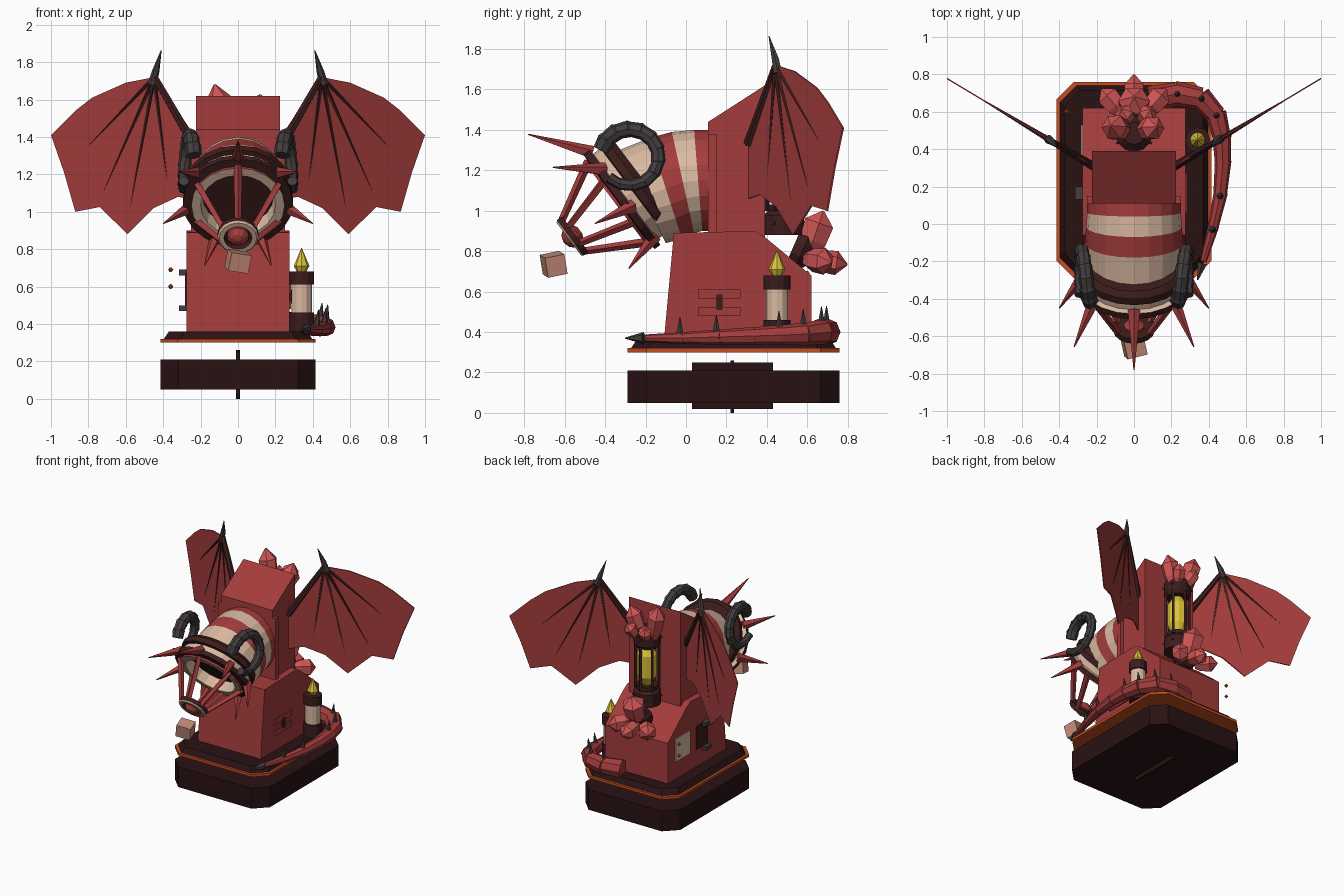
import bpy, bmesh, math
from mathutils import Vector as V

if "Cube" in bpy.data.objects:
    bpy.data.objects.remove(bpy.data.objects["Cube"], do_unlink=True)


def material(name, rgb):
    m = bpy.data.materials.new(name)
    m.use_nodes = True
    m.diffuse_color = (*rgb, 1)
    m.node_tree.nodes["Principled BSDF"].inputs["Base Color"].default_value = (*rgb, 1)
    return m


RED = material("brick red", (.37, .045, .045))
CREAM = material("cream", (.70, .49, .36))
BLACK = material("dark maroon", (.022, .006, .007))
DARK = material("dark brown", (.045, .012, .012))
GREY = material("horn grey", (.055, .045, .047))
ORANGE = material("ember orange", (.55, .075, .015))
YELLOW = material("flame yellow", (.72, .55, .04))
CRYSTAL = material("crystal pink", (.62, .09, .09))
TAN = material("dusty tan", (.55, .26, .19))


def make(name, verts, faces, mats, idx=None):
    me = bpy.data.meshes.new(name)
    me.from_pydata([tuple(v) for v in verts], [], faces)
    for m in mats:
        me.materials.append(m)
    for p in me.polygons:
        p.material_index = idx[p.index] if idx else 0
    bm = bmesh.new()
    bm.from_mesh(me)
    bmesh.ops.recalc_face_normals(bm, faces=bm.faces)
    bm.to_mesh(me)
    bm.free()
    ob = bpy.data.objects.new(name, me)
    bpy.context.collection.objects.link(ob)
    return ob


def loft(name, rings, mats, sides=8, pick=None, ref=None):
    """Skin of circles; each ring is (centre, axis, radius)."""
    verts, faces, idx = [], [], []
    for c, d, r in rings:
        d = V(d).normalized()
        k = ref or (V((1, 0, 0)) if abs(d.z) > .9 else V((0, 0, 1)))
        s = d.cross(k).normalized()
        t = s.cross(d)
        for i in range(sides):
            a = math.tau * i / sides
            verts.append(V(c) + r * (math.sin(a) * s + math.cos(a) * t))
    for j in range(len(rings) - 1):
        for i in range(sides):
            n = (i + 1) % sides
            faces.append((j * sides + i, j * sides + n, (j + 1) * sides + n, (j + 1) * sides + i))
            idx.append(pick[j] if pick else 0)
    faces += [tuple(range(sides)), tuple(range(len(verts) - sides, len(verts)))]
    idx += [idx[0], idx[-1]]
    return make(name, verts, faces, mats, idx)


def rod(name, a, b, r1, r2, mat, sides=6):
    d = V(b) - V(a)
    return loft(name, [(a, d, r1), (b, d, r2)], [mat], sides)


def turned(name, base, axis, profile, mats, sides=12, pick=None):
    """Profile of (distance along axis, radius) points."""
    d = V(axis).normalized()
    return loft(name, [(V(base) + d * h, d, r) for h, r in profile], mats, sides, pick)


def tube(name, path, radii, mat, sides=8, ref=None):
    p = [V(q) for q in path]
    last = len(p) - 1
    rings = [(p[i], p[min(i + 1, last)] - p[max(i - 1, 0)], radii[i]) for i in range(len(p))]
    return loft(name, rings, [mat], sides, ref=ref)


def prism(name, profile, at, mat):
    """Joins the profile mapped through at(point, side) for both sides."""
    n = len(profile)
    verts = [at(q, s) for s in (-1, 1) for q in profile]
    faces = [tuple(range(n)), tuple(range(n, 2 * n))]
    faces += [(i, (i + 1) % n, n + (i + 1) % n, n + i) for i in range(n)]
    return make(name, verts, faces, [mat])


def box(name, lo, hi, mat):
    rect = [(lo[0], lo[1]), (hi[0], lo[1]), (hi[0], hi[1]), (lo[0], hi[1])]
    return prism(name, rect, lambda q, s: (*q, hi[2] if s > 0 else lo[2]), mat)


def octagon_slab(name, z0, z1, in0, in1, mat):
    w, l, c = .415, .525, .095
    pts = [(w, l - c), (w - c, l), (c - w, l), (-w, l - c), (-w, c - l), (c - w, -l), (w - c, -l), (w, c - l)]

    def at(q, s):
        k = in1 if s > 0 else in0
        return (q[0] * (1 - k / w), .235 + q[1] * (1 - k / l), z1 if s > 0 else z0)
    return prism(name, pts, at, mat)


# Plinth, floating deck and centre blade
octagon_slab("plinth", .05, .21, 0, 0, BLACK)
octagon_slab("deck_rim", .30, .32, 0, 0, ORANGE)
octagon_slab("deck", .315, .36, .015, .045, BLACK)
box("centre_blade", (-.01, .03, .02), (.01, .43, .25), BLACK)
rod("centre_pin", (0, .23, 0), (0, .23, .26), .01, .01, BLACK)

# Lower house and tower
house = [(-.11, .35), (-.06, .89), (.34, .9), (.39, .87), (.62, .68), (.62, .35)]
prism("house", house, lambda q, s: (s * .275, *q), RED)
tower = [(.11, .86), (.11, 1.44), (.39, 1.62), (.39, .86)]
prism("tower", tower, lambda q, s: (s * .225, *q), RED)
for s in (-1, 1):
    box("tower_cheek", (min(s * .22, s * .25), .11, .88), (max(s * .22, s * .25), .15, 1.38), RED)

# Side plates
for z in (.48, .565):
    box("shutter", (.27, .06, z), (.284, .27, z + .045), RED)
box("latch", (.27, .15, .51), (.29, .18, .585), DARK)
box("side_window", (-.284, .13, .5), (-.27, .27, .68), DARK)
box("side_poster", (-.284, .35, .5), (-.27, .53, .68), CREAM)
for z in (.47, .66):
    box("window_bracket", (-.315, .13, z), (-.27, .2, z + .03), GREY)
for z in (.6, .69):
    turned("ember", (-.36, .6, z - .013), (0, 0, 1), [(0, .004), (.013, .014), (.026, .004)], [ORANGE], 6)

# Bent striped barrel: each station is its top and bottom point (y, z)
stations = [((.14, 1.4), (.14, .9)), ((.04, 1.4), (.08, .9)), ((-.07, 1.39), (.04, .89)),
            ((-.18, 1.36), (-.02, .86)), ((-.33, 1.3), (-.1, .84))]
rings = []
for t, b in stations:
    t, b = V((0, *t)), V((0, *b))
    rings.append(((t + b) / 2, V((1, 0, 0)).cross(b - t), (t - b).length / 2))
loft("barrel", rings, [RED, CREAM], 20, [0, 1, 0, 1])

# Muzzle rings
AX, UP, C = V((0, -.8, -.6)), V((0, -.6, .8)), V((0, -.3, 1.07))
turned("muzzle", C - AX * .12, AX,
       [(0, .26), (.03, .29), (.07, .29), (.075, .265), (.12, .265), (.125, .295), (.16, .295),
        (.165, .25), (.18, .25), (.18, .2), (.1, .19), (.1, .02)],
       [DARK, RED, CREAM], 20, [0, 0, 0, 2, 2, 0, 0, 1, 2, 2, 0])


def around(centre, angle, radius):
    return centre + radius * (math.sin(angle) * V((1, 0, 0)) + math.cos(angle) * UP)


# Seven spikes and the cage bars
for i in range(7):
    a = math.tau * i / 7
    rod("muzzle_spike", around(C, a, .27), around(C + UP * .075 + AX * .2, a, .46 if i == 0 else .41), .035, .003, RED, 5)
NOSE = C + AX * .33
for i in range(6):
    a = math.tau * i / 6
    rod("cage_bar", around(C + AX * .04, a, .25), around(NOSE, a, .09), .022, .018, RED, 4)
turned("nose_ring", NOSE - AX * .02, AX, [(0, .085), (0, .11), (.03, .11), (.04, .1), (.04, .075), (0, .075), (0, .085)],
       [DARK, CREAM], 16, [0, 0, 1, 1, 0, 0])
turned("nose_ball", NOSE - AX * .05, AX, [(0, .02), (.02, .055), (.06, .06), (.09, .035), (.1, .005)], [RED], 10)

# Floating block
cube = box("floating_block", (-.055, -.05, -.05), (.055, .05, .05), TAN)
cube.location, cube.rotation_euler = (0, -.655, .735), (.2, .15, .25)

# Curled segmented horns, with stepped segments
for s in (-1, 1):
    path, radii = [], []
    count = 12
    for i in range(count):
        for end in (0, 1):
            f = (i + end * .96) / count
            a = math.radians(165 - 300 * f)
            path.append((s * (.235 + .055 * min(1, f * 1.6)), -.28 + .145 * math.cos(a), 1.265 + .14 * math.sin(a)))
            radii.append((.047 if end else .04) * (1 - .4 * f))
    tube("horn", path, radii, GREY, 8, V((1, 0, 0)))

# Wings: a flat slanted sheet, arm, finger bones and claw
outline = [(.2, 1.36), (.445, 1.72), (.6, 1.69), (.78, 1.61), (.87, 1.54), (1, 1.41), (.93, 1.21), (.87, 1),
           (.74, 1.025), (.59, .88), (.45, 1.02), (.32, 1.08), (.22, 1.06)]
for s in (-1, 1):
    def wing(x, z, off=0):
        return V((s * x, .31 + .6 * (x - .22) + off, z))
    prism("wing", outline, lambda q, e: wing(*q, e * .004), RED)
    top = wing(.445, 1.72)
    rod("wing_arm", wing(.22, 1.33), top, .026, .018, DARK)
    for tip in ((.82, 1.33), (.73, 1.08), (.59, .95), (.37, 1.1)):
        rod("wing_finger", top, wing(*tip), .015, .003, DARK, 4)
    tube("wing_claw", [wing(.46, 1.68), wing(.44, 1.75), V((s * .41, .41, 1.865))], [.024, .02, .002], GREY, 6)

# Candle
turned("candle", (.34, .45, .36), (0, 0, 1), [(0, .066), (.1, .066), (.1, .055), (.25, .055), (.25, .066), (.32, .066)],
       [DARK, CREAM], 12, [0, 0, 1, 0, 0])
turned("flame", (.34, .45, .68), (0, 0, 1), [(0, .025), (.03, .042), (.07, .025), (.125, .002)], [YELLOW], 8)

# Tail around the deck, with spikes
tail = [(.37, -.2, .37), (.42, -.03, .37), (.46, .15, .375), (.475, .32, .38), (.47, .46, .385), (.44, .58, .39),
        (.36, .67, .4), (.23, .695, .4), (.1, .67, .4)]
tail_r = [.018, .028, .036, .042, .048, .054, .06, .064, .066]
for i in range(len(tail) - 1):
    a, b = V(tail[i]), V(tail[i + 1])
    rod("tail_segment", a, b + (b - a) * .12, tail_r[i], tail_r[i + 1] * 1.06, RED, 8)
rod("tail_tip_base", (.365, -.21, .37), (.34, -.3, .37), .03, .003, GREY)
for i in (1, 2, 4, 5, 6, 7):
    p = V(tail[i]) + V((0, 0, tail_r[i] * .7))
    rod("tail_spike", p, p + V((.01, 0, .085)), .02, .002, GREY)

# Lantern behind the tower
L = V((0, .485, 0))
turned("lantern_foot", L + V((0, 0, .88)), (0, 0, 1), [(0, .1), (.1, .1), (.12, .08), (.15, .08)], [DARK], 12)
turned("lantern_cap", L + V((0, 0, 1.33)), (0, 0, 1), [(0, .08), (.03, .1), (.11, .1), (.15, .06)], [DARK], 12)
turned("lantern_glow", L + V((0, 0, 1.02)), (0, 0, 1), [(0, .03), (.08, .072), (.25, .072), (.32, .03)], [YELLOW], 12)
for i in range(6):
    a = math.tau * (i + .5) / 6
    p = L + V((.085 * math.cos(a), .085 * math.sin(a), 1))
    rod("lantern_bar", p, p + V((0, 0, .36)), .012, .012, DARK, 4)
    for z in (.94, 1.4):
        q = L + V((.1 * math.cos(a), .1 * math.sin(a), z))
        rod("lantern_stud", q - (q - L - V((0, 0, z))) * .1, q + (q - L - V((0, 0, z))) * .1, .012, .006, GREY)

# Crystal clusters: (foot, direction, length, radius)
turned("crystal_socket", (0, .53, .82), (0, .8, -.35), [(0, .08), (.05, .1), (.09, .07)], [DARK], 10)
for foot, d, h, r in [((-.06, .5, 1.42), (-.25, .1, 1), .27, .07), ((.05, .5, 1.42), (.35, .1, 1), .22, .065),
                      ((-.03, .55, 1.42), (-.35, .6, 1), .13, .05), ((.05, .55, 1.42), (.35, .6, 1), .13, .05),
                      ((0, .61, .8), (0, .35, 1), .21, .085), ((.07, .6, .76), (.6, .7, -.1), .16, .065),
                      ((-.07, .6, .76), (-.6, .7, -.05), .16, .065), ((0, .62, .76), (0, 1, -.15), .18, .06)]:
    turned("crystal", foot, d, [(0, r * .6), (h * .25, r * .9), (h * .7, r), (h, r * .08)], [CRYSTAL], 6)
